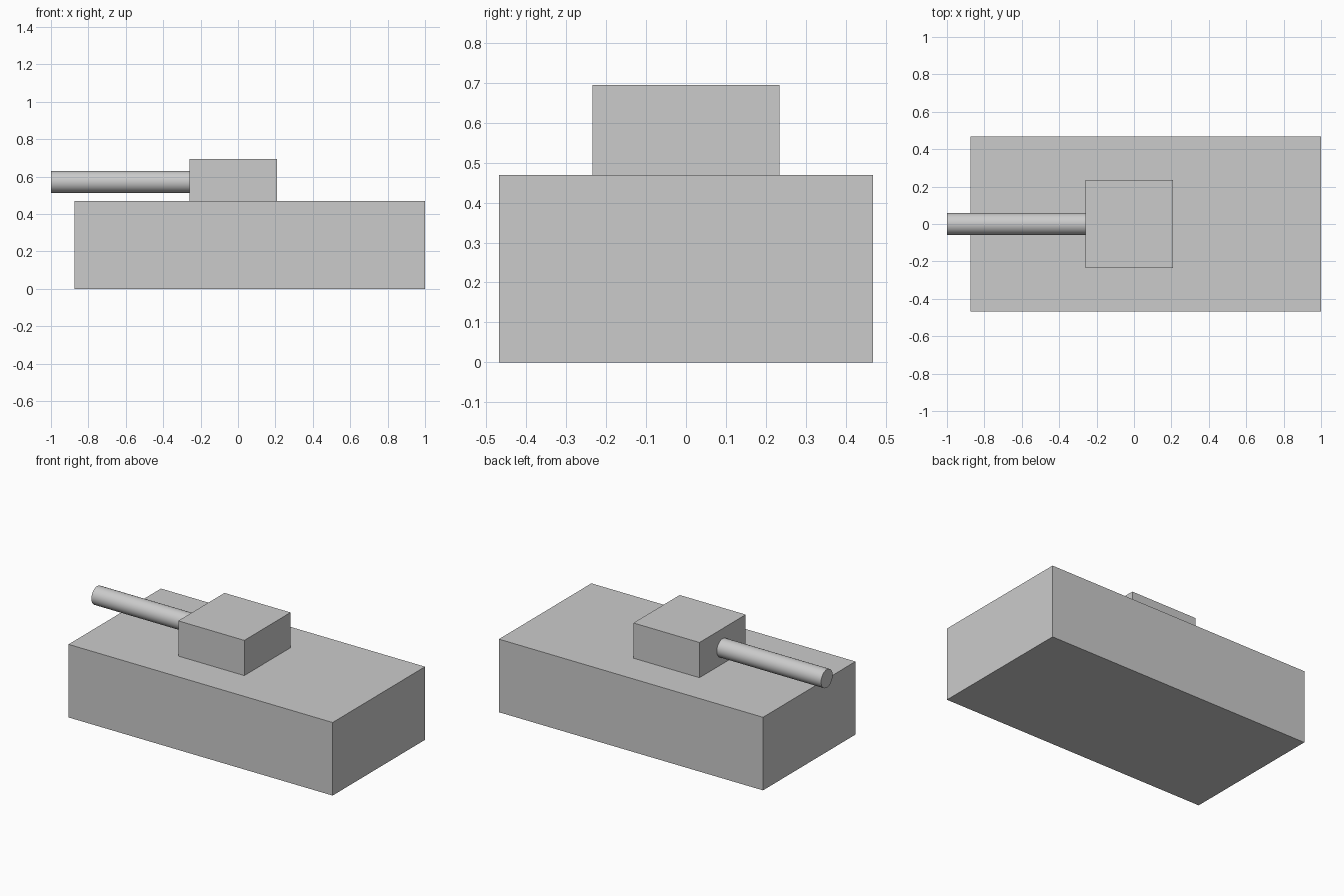
import bpy
import math

if "Cube" in bpy.data.objects:
    bpy.data.objects.remove(bpy.data.objects["Cube"])


def box(name, x0, x1, width, z0, z1):
    bpy.ops.mesh.primitive_cube_add(size=1, location=((x0 + x1) / 2, 0, (z0 + z1) / 2))
    ob = bpy.context.object
    ob.name = name
    ob.scale = (x1 - x0, width, z1 - z0)
    bpy.ops.object.transform_apply(location=False, rotation=False, scale=True)
    return ob


# Hull and turret blocks
box("hull", -0.875, 1.0, 0.9375, 0.0, 0.469)
box("turret", -0.26, 0.209, 0.469, 0.469, 0.695)

# Gun barrel, set slightly into the turret front
x0, x1 = -1.0, -0.25
bpy.ops.mesh.primitive_cylinder_add(
    vertices=32, radius=0.0586, depth=x1 - x0,
    location=((x0 + x1) / 2, 0, 0.572), rotation=(0, math.pi / 2, 0))
bpy.context.object.name = "barrel"
bpy.ops.object.shade_smooth_by_angle(angle=math.radians(30))
